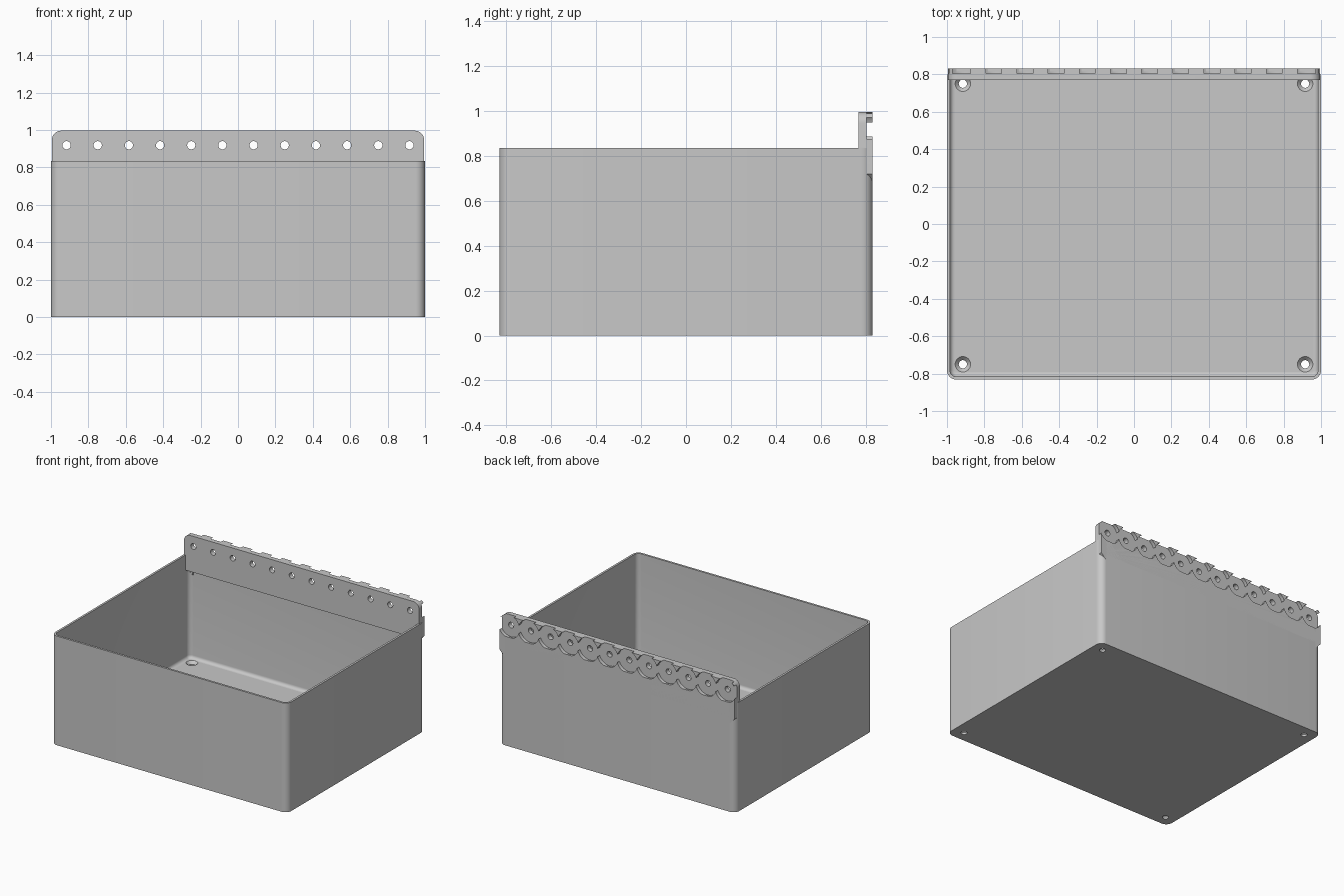
import bpy, bmesh
from math import sin, cos, pi, radians
from mathutils import Matrix, Vector

cube = bpy.data.objects.get("Cube")
if cube:
    bpy.data.objects.remove(cube, do_unlink=True)

grey = bpy.data.materials.new("plain grey")
grey.use_nodes = True
grey.diffuse_color = (0.58, 0.58, 0.58, 1)
grey.node_tree.nodes["Principled BSDF"].inputs["Base Color"].default_value = grey.diffuse_color

HALF_X, HALF_Y, RIM_Z = 1.0, 0.832, 0.835
WALL, CORNER, FLOOR_Z, FILLET = 0.016, 0.05, 0.035, 0.025
PLATE_X, PLATE_FRONT, PLATE_TOP, PLATE_BOTTOM = 0.995, 0.769, 0.996, 0.72
HOLE_Z, HOLE_COUNT, PITCH = 0.918, 12, 1 / 6


def make_object(name, bm):
    bmesh.ops.recalc_face_normals(bm, faces=bm.faces)
    mesh = bpy.data.meshes.new(name)
    bm.to_mesh(mesh)
    bm.free()
    mesh.materials.append(grey)
    obj = bpy.data.objects.new(name, mesh)
    bpy.context.collection.objects.link(obj)
    return obj


def loft(rings):
    """Closed solid through a list of rings with equal point counts."""
    bm = bmesh.new()
    loops = [[bm.verts.new(p) for p in ring] for ring in rings]
    n = len(loops[0])
    for a, b in zip(loops, loops[1:]):
        for i in range(n):
            j = (i + 1) % n
            bm.faces.new((a[i], a[j], b[j], b[i]))
    bm.faces.new(loops[0])
    bm.faces.new(loops[-1])
    return bm


def extrude_y(outline, y0, y1):
    """Solid from an x-z outline between two depths."""
    return loft([[Vector((x, y, z)) for x, z in outline] for y in (y0, y1)])


def rounded_ring(inset, z, steps=8):
    """Rounded rectangle, inset from the outer footprint."""
    r = max(CORNER - inset, 0.004)
    hx, hy = HALF_X - inset - r, HALF_Y - inset - r
    ring = []
    for q, (sx, sy) in enumerate(((1, 1), (-1, 1), (-1, -1), (1, -1))):
        for k in range(steps + 1):
            a = (q + k / steps) * pi / 2
            ring.append(Vector((sx * hx + r * cos(a), sy * hy + r * sin(a), z)))
    return ring


def add_rod(bm, radius_a, radius_b, depth, matrix):
    bmesh.ops.create_cone(bm, cap_ends=True, segments=40, radius1=radius_a,
                          radius2=radius_b, depth=depth, matrix=matrix)


def cut(target, bm, overlapping=False):
    cutter = make_object("cutter", bm)
    cutter.hide_render = True
    mod = target.modifiers.new("cut", "BOOLEAN")
    mod.operation, mod.solver, mod.object = "DIFFERENCE", "EXACT", cutter
    mod.use_self = overlapping
    bpy.context.view_layer.objects.active = target
    bpy.ops.object.modifier_apply(modifier=mod.name)
    bpy.data.objects.remove(cutter, do_unlink=True)


# Open tray with a filleted floor
rings = [rounded_ring(0, 0), rounded_ring(0, RIM_Z), rounded_ring(WALL, RIM_Z)]
for k in range(7):
    a = k / 6 * pi / 2
    rings.append(rounded_ring(WALL + FILLET * (1 - cos(a)), FLOOR_Z + FILLET * (1 - sin(a))))
tray = make_object("tray", loft(rings))

# Countersunk mounting holes in the floor corners
drills, sinks = bmesh.new(), bmesh.new()
for x in (-0.915, 0.915):
    for y in (-0.75, 0.75):
        add_rod(drills, 0.022, 0.022, 0.4, Matrix.Translation((x, y, 0)))
        add_rod(sinks, 0.018, 0.046, 0.03, Matrix.Translation((x, y, FLOOR_Z - 0.01)))
cut(tray, drills)
cut(tray, sinks)

# Hanging plate along the back, with rounded top corners
r = 0.05
outline = [(-PLATE_X, PLATE_BOTTOM), (PLATE_X, PLATE_BOTTOM)]
for side in (0, 1):
    for k in range(9):
        a = (side + k / 8) * pi / 2
        outline.append(((PLATE_X - r) * (1 - 2 * side) + r * cos(a),
                        PLATE_TOP - r + r * sin(a)))
plate = make_object("hanging_plate", extrude_y(outline, PLATE_FRONT, HALF_Y))

# Row of peg holes, each in a round recess on the back
holes, recesses = bmesh.new(), bmesh.new()
turn = Matrix.Rotation(pi / 2, 4, "X")
for i in range(HOLE_COUNT):
    x = (i - (HOLE_COUNT - 1) / 2) * PITCH
    add_rod(holes, 0.022, 0.022, 0.3, Matrix.Translation((x, HALF_Y, HOLE_Z)) @ turn)
    add_rod(recesses, 0.089, 0.089, 0.054, Matrix.Translation((x, HALF_Y, HOLE_Z)) @ turn)
cut(plate, recesses, overlapping=True)
cut(plate, holes)

# Sloped braces carrying the plate ends past the rounded tray corners
braces = []
for name, s in (("left_brace", 1), ("right_brace", -1)):
    wedge = [(s * PLATE_X, PLATE_BOTTOM), (s * 0.95, PLATE_BOTTOM), (s * 0.95, PLATE_BOTTOM - 0.045)]
    braces.append(make_object(name, extrude_y(wedge, HALF_Y - 0.027, HALF_Y)))

# Smooth curved faces, crisp edges
bpy.ops.object.select_all(action="DESELECT")
for obj in (tray, plate, *braces):
    obj.select_set(True)
bpy.context.view_layer.objects.active = tray
bpy.ops.object.shade_smooth_by_angle(angle=radians(30))
